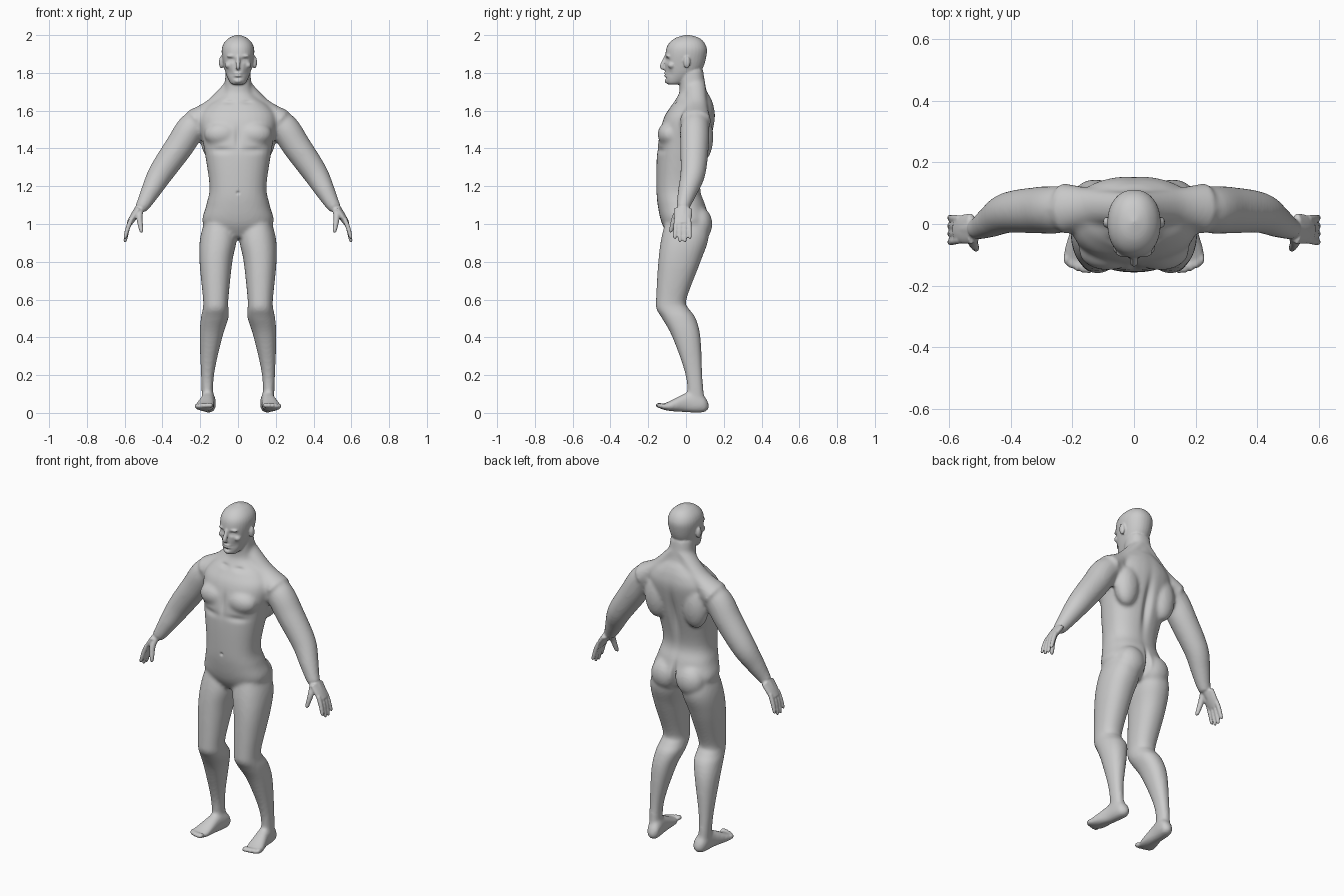
import bpy, bmesh
from math import cos, sin, pi, exp
from mathutils import Vector


def refine(keys, k=6):
    """Catmull-Rom interpolation of key tuples."""
    out = []
    for i in range(len(keys) - 1):
        a, b, c, d = (keys[max(i - 1, 0)], keys[i], keys[i + 1], keys[min(i + 2, len(keys) - 1)])
        for j in range(k):
            t = j / k
            out.append([0.5 * (2 * q + (r - p) * t + (2 * p - 5 * q + 4 * r - s) * t * t
                               + (3 * q - p - 3 * r + s) * t ** 3) for p, q, r, s in zip(a, b, c, d)])
    return out + [list(keys[-1])]


def ring(c, u, v, n=32, e=1.0):
    pts = []
    for i in range(n):
        ca, sa = cos(2 * pi * i / n), sin(2 * pi * i / n)
        pts.append(c + u * (abs(ca) ** e * (1 if ca > 0 else -1)) + v * (abs(sa) ** e * (1 if sa > 0 else -1)))
    return pts


def loft(bm, rings, mirror=True):
    for s in ((1, -1) if mirror else (1,)):
        loops = [[bm.verts.new((p.x * s, p.y, p.z)) for p in r] for r in rings]
        n = len(loops[0])
        for a, b in zip(loops, loops[1:]):
            for i in range(n):
                bm.faces.new((a[i], a[(i + 1) % n], b[(i + 1) % n], b[i]))
        bm.faces.new(loops[0][::-1])
        bm.faces.new(loops[-1])


def stack(bm, keys, mirror=True, e=0.9):
    """Horizontal sections: z, x min, x max, y front, y back."""
    loft(bm, [ring(Vector(((x0 + x1) / 2, (y0 + y1) / 2, z)), Vector(((x1 - x0) / 2, 0, 0)),
                   Vector((0, (y1 - y0) / 2, 0)), e=e) for z, x0, x1, y0, y1 in refine(keys)], mirror)


def limb(bm, keys, mirror=True, flat=1.0):
    """Round sections across a path: x, y, z, radius; flat scales the radius along y."""
    ks = refine(keys)
    rings = []
    for i, k in enumerate(ks):
        t = (Vector(ks[min(i + 1, len(ks) - 1)][:3]) - Vector(ks[max(i - 1, 0)][:3])).normalized()
        v = t.cross(Vector((0, 1, 0))).normalized()
        rings.append(ring(Vector(k[:3]), v * k[3], v.cross(t).normalized() * k[3] * flat, 20))
    loft(bm, rings, mirror)


def blob(bm, x, y, z, rx, ry, rz):
    """Ellipsoid, mirrored when off centre."""
    loft(bm, [ring(Vector((x, y, z + rz * cos(a))), Vector((rx * sin(a), 0, 0)), Vector((0, ry * sin(a), 0)), 20)
              for a in [0.05 + (pi - 0.1) * i / 14 for i in range(15)]], x > 0)


def fuse(bm, name, voxel, smooth):
    """Merge overlapping parts into one smooth skin."""
    bmesh.ops.recalc_face_normals(bm, faces=bm.faces[:])
    me = bpy.data.meshes.new(name)
    bm.to_mesh(me)
    bm.free()
    ob = bpy.data.objects.new(name, me)
    bpy.context.collection.objects.link(ob)
    m = ob.modifiers.new("skin", 'REMESH')
    m.mode, m.voxel_size = 'VOXEL', voxel
    m = ob.modifiers.new("soften", 'SMOOTH')
    m.factor, m.iterations = 0.5, smooth
    dg = bpy.context.evaluated_depsgraph_get()
    dg.update()
    out = bpy.data.meshes.new_from_object(ob.evaluated_get(dg))
    bpy.data.objects.remove(ob)
    return out


bm = bmesh.new()
# torso and neck
torso = [(.93, .07, -.085, .06), (1, .185, -.127, .125), (1.1, .168, -.15, .103), (1.2, .151, -.157, .077),
         (1.4, .18, -.152, .122), (1.55, .205, -.122, .153), (1.62, .17, -.082, .148),
         (1.67, .105, -.048, .13), (1.71, .076, -.034, .108), (1.82, .065, -.04, .09)]
stack(bm, [(z, -w, w, f, b) for z, w, f, b in torso], False, 0.85)
# legs
stack(bm, [(1.04, .04, .165, -.1, .1), (.93, .007, .2, -.13, .12), (.8, .03, .204, -.147, .077),
           (.6, .051, .185, -.159, .002), (.55, .05, .187, -.157, .017), (.5, .051, .197, -.127, .052),
           (.4, .083, .203, -.072, .077), (.2, .127, .196, -.003, .087), (.04, .13, .19, .01, .1)])
# arms and shoulders
limb(bm, [(.17, .06, 1.565, .065), (.245, .047, 1.51, .077), (.31, .045, 1.412, .076),
          (.407, .037, 1.272, .067), (.46, .01, 1.178, .053), (.5, -.012, 1.105, .039), (.52, -.015, 1.08, .034)])
limb(bm, [(.02, .05, 1.745, .04), (.13, .055, 1.622, .046), (.23, .05, 1.545, .065)], flat=1.3)
# chest, buttocks, upper back
blob(bm, .085, -.085, 1.475, .095, .066, .068)
blob(bm, .083, .07, 1, .085, .07, .09)
blob(bm, .125, .085, 1.46, .075, .06, .13)
# feet: y, x, half width, bottom, top
foot = [(.12, .15, .014, .02, .05), (.1, .152, .034, .004, .085), (.06, .156, .038, 0, .11),
        (0, .162, .038, .003, .105), (-.1, .179, .052, .012, .056), (-.148, .184, .035, .028, .044)]
loft(bm, [ring(Vector((x, y, (a + b) / 2)), Vector((w, 0, 0)), Vector((0, 0, (b - a) / 2)), e=0.85)
          for y, x, w, a, b in refine(foot)])
base = fuse(bm, "body_base", 0.01, 7)

bm = bmesh.new()
bm.from_mesh(base)
# head
head = [(1.738, .024, -.09, -.04), (1.75, .043, -.105, 0), (1.81, .069, -.11, .08), (1.9, .086, -.109, .11),
        (1.95, .079, -.095, .103), (1.985, .048, -.055, .07), (2.002, .005, .003, .011)]
stack(bm, [(z, -w, w, f, b) for z, w, f, b in head], False, 0.92)
# nose
limb(bm, [(0, -.104, 1.89, .009), (0, -.126, 1.836, .013), (0, -.112, 1.823, .01)], False)
# brow, cheekbones, lips, chin, ears
blob(bm, .03, -.093, 1.889, .03, .016, .009)
blob(bm, .05, -.075, 1.84, .02, .022, .018)
for z in (1.786, 1.797):
    blob(bm, 0, -.104, z, .023, .014, .006)
blob(bm, 0, -.098, 1.758, .022, .016, .014)
blob(bm, .088, .005, 1.856, .013, .018, .033)
# palms
limb(bm, [(.5, -.012, 1.105, .03), (.545, -.016, 1.05, .021), (.577, -.018, 1, .015)], flat=1.2)
limb(bm, [(.525, -.015, 1.08, .02), (.555, -.017, 1.035, .019), (.577, -.018, 1, .015)], flat=2.5)
# fingers and thumbs
for i in range(4):
    y, z, s = -.052 + .0227 * i, .904 + .008 * (i - 1.5) ** 2, .0265 * (i - 1.5) - .019
    limb(bm, [(.565, y, 1.025, .012), (.583, (y + s) / 2, .98, .0122), (.597, s, z + .008, .0095), (.597, s, z, .004)])
limb(bm, [(.515, -.03, 1.085, .017), (.522, -.058, 1.035, .0165), (.512, -.079, .967, .011), (.511, -.08, .957, .005)])
# toes
for i in range(5):
    blob(bm, .147 + .018 * i, -.141 + .0018 * i * i, .04 - .001 * i, .0145 - .0012 * i, .02, .0135)
skin = fuse(bm, "figure_skin", 0.0052, 4)

# sculpted hollows: x, y, z, reach in x, reach in z, push along y
dents = [(.034, -.105, 1.868, .017, .011, .013),   # eye sockets
         (.034, -.095, 1.867, .011, .006, -.006),  # eyes
         (0, -.115, 1.7915, .024, .003, .006),     # mouth
         (0, -.11, 1.772, .02, .006, .005),        # chin crease
         (.045, -.09, 1.8, .016, .022, .006),      # cheeks
         (0, .12, 1.36, .022, .16, -.022),         # spine
         (0, .12, 1, .012, .07, -.03),             # cleft
         (0, -.15, 1.46, .016, .06, .009),         # breastbone
         (.09, -.14, 1.39, .06, .018, .008),       # under chest
         (0, -.155, 1.165, .008, .008, .008),      # navel
         (.05, -.06, 1.645, .03, .012, .008)]      # above collarbone
for v in skin.vertices:
    for x, y, z, rx, rz, push in dents:
        a, b, c = (abs(v.co.x) - x) / rx, (v.co.z - z) / rz, (v.co.y - y) / .045
        if max(abs(a), abs(b), abs(c)) < 2.2:
            v.co.y += push * exp(-a * a - b * b - c * c)

for p in skin.polygons:
    p.use_smooth = True
bpy.context.collection.objects.link(bpy.data.objects.new("human_body", skin))
